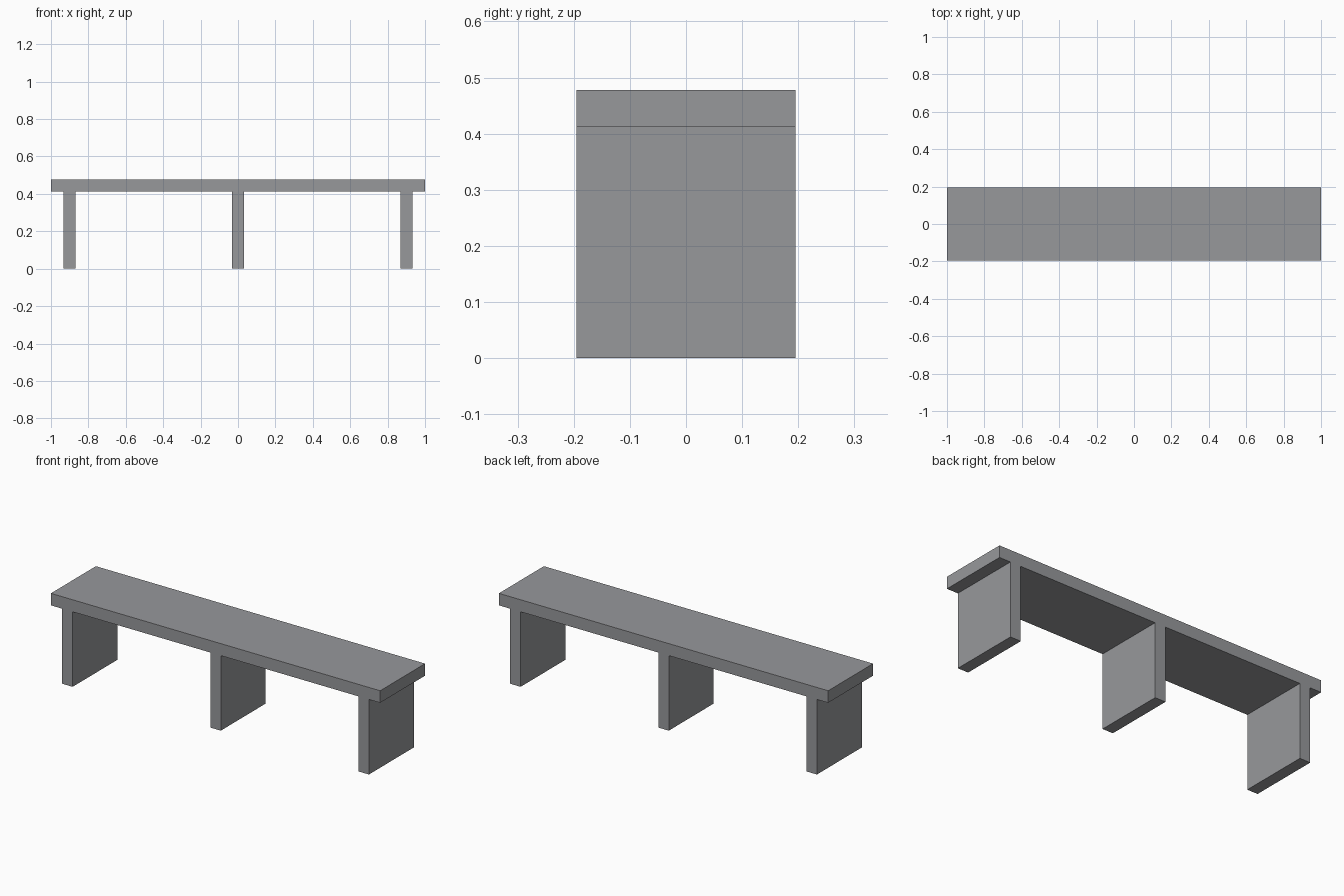
import bpy

if "Cube" in bpy.data.objects:
    bpy.data.objects.remove(bpy.data.objects["Cube"])

DEPTH = 0.39
TOP = 0.478
UNDERSIDE = 0.412
LEG_WIDTH = 0.064

stone = bpy.data.materials.new("grey_stone")
stone.diffuse_color = (0.31, 0.315, 0.33, 1.0)
stone.use_nodes = True
stone.node_tree.nodes["Principled BSDF"].inputs["Base Color"].default_value = stone.diffuse_color


def box(name, x, width, z0, z1):
    """Flat-faced block spanning the full bench depth."""
    bpy.ops.mesh.primitive_cube_add(size=1, location=(x, 0, (z0 + z1) / 2))
    obj = bpy.context.object
    obj.name = obj.data.name = name
    obj.scale = (width, DEPTH, z1 - z0)
    bpy.ops.object.transform_apply(location=False, rotation=False, scale=True)
    obj.data.materials.append(stone)
    return obj


# Seat slab
box("seat", 0, 2.0, UNDERSIDE, TOP)

# Three slab legs, flush with the front and back of the seat
for name, x in (("left_leg", -0.9), ("middle_leg", 0.0), ("right_leg", 0.9)):
    box(name, x, LEG_WIDTH, 0.0, UNDERSIDE)
